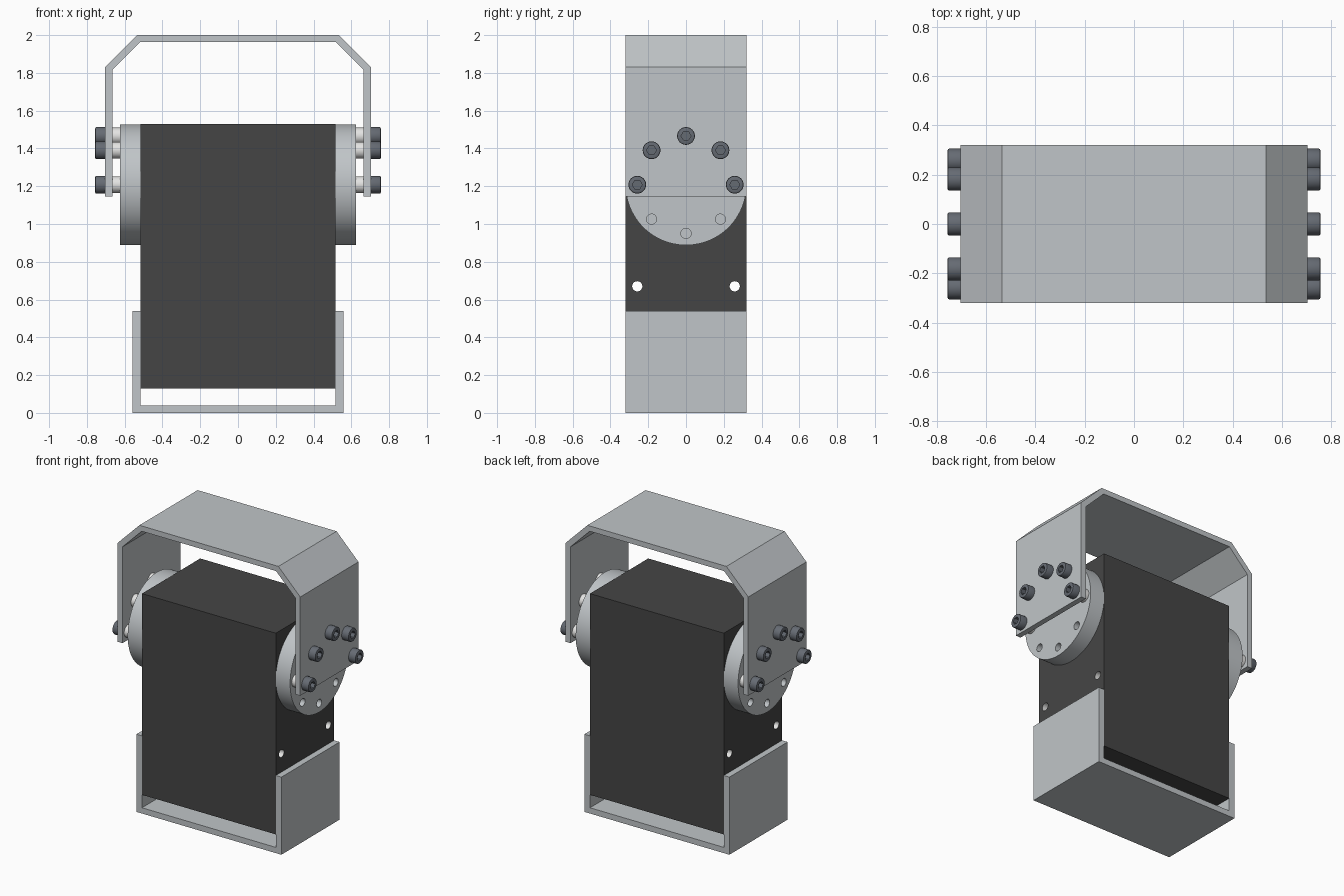
import bpy, bmesh
from math import pi, cos, sin, radians
from mathutils import Matrix, Vector

old = bpy.data.objects.get("Cube")
if old:
    bpy.data.objects.remove(old, do_unlink=True)


def material(name, rgb):
    m = bpy.data.materials.new(name)
    m.use_nodes = True
    m.diffuse_color = (*rgb, 1)
    m.node_tree.nodes["Principled BSDF"].inputs["Base Color"].default_value = (*rgb, 1)
    return m


ALUMINIUM = material("aluminium grey", (0.53, 0.56, 0.58))
BLACK = material("case black", (0.06, 0.06, 0.06))
STEEL = material("bolt steel", (0.13, 0.145, 0.17))
PALE = material("pale metal", (0.78, 0.78, 0.77))

DEPTH = 0.32          # half depth shared by case, brackets and discs
AXIS_Z = 1.208        # height of the output axle
CIRCLE = 0.258        # bolt circle radius


def finish(name, bm, mat, smooth=False):
    bmesh.ops.recalc_face_normals(bm, faces=bm.faces)
    mesh = bpy.data.meshes.new(name)
    bm.to_mesh(mesh)
    bm.free()
    mesh.materials.append(mat)
    ob = bpy.data.objects.new(name, mesh)
    bpy.context.collection.objects.link(ob)
    if smooth:
        shade(ob)
    return ob


def select(ob):
    bpy.ops.object.select_all(action="DESELECT")
    ob.select_set(True)
    bpy.context.view_layer.objects.active = ob


def shade(ob):
    select(ob)
    bpy.ops.object.shade_smooth_by_angle(angle=radians(30))


def along_x(side, x, y, z):
    """Placement whose local z axis points outward on the given side."""
    return Matrix.Translation((side * x, y, z)) @ Matrix.Rotation(side * pi / 2, 4, "Y")


def add_rod(bm, radius, length, matrix, sides=32):
    """Rod rising from the origin of matrix along its z axis."""
    bmesh.ops.create_cone(bm, cap_ends=True, segments=sides, radius1=radius,
                          radius2=radius, depth=length,
                          matrix=matrix @ Matrix.Translation((0, 0, length / 2)))


def cut(ob, cutter):
    mod = ob.modifiers.new("holes", "BOOLEAN")
    mod.operation = "DIFFERENCE"
    mod.solver = "EXACT"
    mod.material_mode = "TRANSFER"
    mod.object = cutter
    select(ob)
    bpy.ops.object.modifier_apply(modifier=mod.name)
    bpy.data.objects.remove(cutter, do_unlink=True)


def bracket(name, outline):
    """Extrude a half outline, mirrored in x, through the full depth."""
    points = outline + [(-x, z) for x, z in reversed(outline)]
    bm = bmesh.new()
    face = bm.faces.new([bm.verts.new((x, -DEPTH, z)) for x, z in points])
    new = bmesh.ops.extrude_face_region(bm, geom=[face])["geom"]
    verts = [v for v in new if isinstance(v, bmesh.types.BMVert)]
    bmesh.ops.translate(bm, verts=verts, vec=(0, 2 * DEPTH, 0))
    return finish(name, bm, ALUMINIUM)


# Brackets
bracket("upper_bracket", [(0.535, 2), (0.703, 1.832), (0.703, 1.145),
                          (0.665, 1.145), (0.665, 1.815), (0.517, 1.963)][::-1][::-1])
bracket("lower_bracket", [(0.515, 0.04), (0.515, 0.54), (0.558, 0.54), (0.558, 0)])

# Motor case with two mounting holes right through
bm = bmesh.new()
bmesh.ops.create_cube(bm, size=1)
bmesh.ops.scale(bm, verts=bm.verts, vec=(1.03, 2 * DEPTH, 1.4))
bmesh.ops.translate(bm, verts=bm.verts, vec=(0, 0, 0.83))
case = finish("motor_case", bm, BLACK)
bm = bmesh.new()
for y in (-CIRCLE, CIRCLE):
    add_rod(bm, 0.027, 1.4, along_x(1, -0.7, y, 0.67))
cut(case, finish("case_hole_cutter", bm, PALE))

# Bolt head with rounded rim and hexagonal socket
bm = bmesh.new()
add_rod(bm, 0.047, 0.054, Matrix.Identity(4))
rim = [e for e in bm.edges if all(v.co.z > 0.05 for v in e.verts)]
bmesh.ops.bevel(bm, geom=rim, offset=0.007, segments=2, affect="EDGES", profile=0.5)
bolt = finish("bolt_head", bm, STEEL)
bm = bmesh.new()
add_rod(bm, 0.026, 0.06, Matrix.Translation((0, 0, 0.024)), sides=6)
cut(bolt, finish("socket_cutter", bm, STEEL))
shade(bolt)
bolt_mesh = bolt.data
bpy.data.objects.remove(bolt)

for side, label in ((1, "left"), (-1, "right")):
    # Output disc with its three open holes
    bm = bmesh.new()
    add_rod(bm, DEPTH, 0.11, along_x(side, 0.515, 0, AXIS_Z), sides=96)
    disc = finish(label + "_disc", bm, ALUMINIUM)
    bm = bmesh.new()
    for k in (5, 6, 7):
        a = k * pi / 4
        add_rod(bm, 0.027, 0.2,
                along_x(side, 0.516, CIRCLE * cos(a), AXIS_Z + CIRCLE * sin(a)))
    cut(disc, finish("disc_hole_cutter", bm, ALUMINIUM))
    shade(disc)

    # Spacers and bolts around the upper half of the bolt circle
    bm = bmesh.new()
    for k in range(5):
        a = k * pi / 4
        y, z = CIRCLE * cos(a), AXIS_Z + CIRCLE * sin(a)
        add_rod(bm, 0.044, 0.042, along_x(side, 0.624, y, z))
        head = bpy.data.objects.new(f"{label}_bolt_{k + 1}", bolt_mesh)
        head.matrix_world = along_x(side, 0.702, y, z)
        bpy.context.collection.objects.link(head)
    finish(label + "_spacers", bm, PALE, smooth=True)
